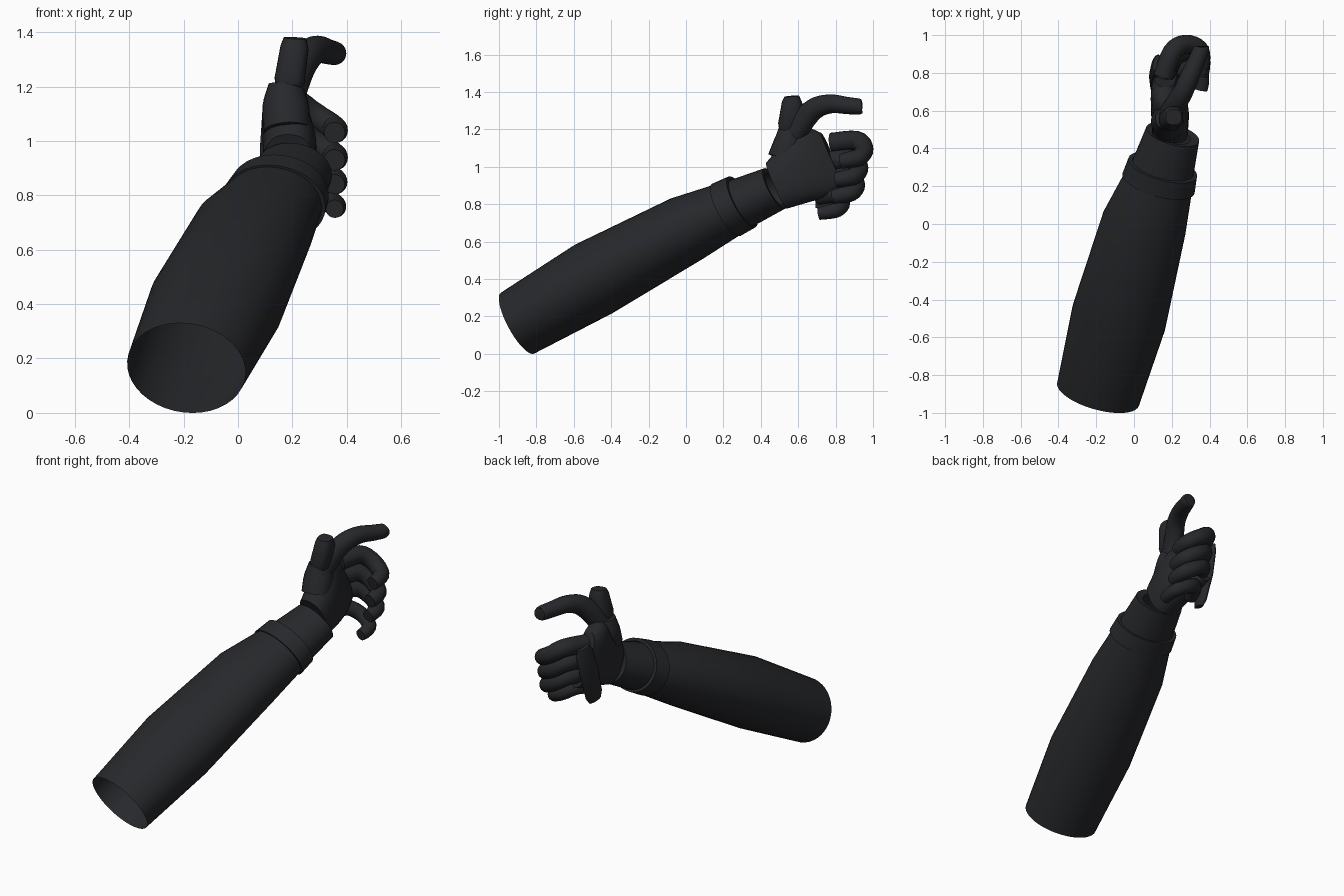
import bpy, bmesh, math
from mathutils import Vector

mat = bpy.data.materials.new("black_fabric")
mat.diffuse_color = (0.02, 0.021, 0.024, 1)


def smooth_path(pts, steps=4):
    """Catmull-Rom interpolation of (x, y, z, a, b) stations."""
    out = []
    n = len(pts)
    for i in range(n - 1):
        p0, p1, p2, p3 = (pts[max(i - 1, 0)], pts[i], pts[i + 1], pts[min(i + 2, n - 1)])
        for s in range(steps):
            t = s / steps
            out.append([0.5 * (2 * b + (c - a) * t + (2 * a - 5 * b + 4 * c - d) * t * t
                               + (3 * b - a - 3 * c + d) * t ** 3)
                        for a, b, c, d in zip(p0, p1, p2, p3)])
    return out + [list(pts[-1])]


def loft(name, stations, side, up=None, sides=24, power=1.0, caps=(True, True), angle=40):
    """Skin elliptical sections; up fixes the section plane, else it follows the path."""
    bm = bmesh.new()
    centres = [Vector(s[:3]) for s in stations]
    rings = []
    for i, s in enumerate(stations):
        u = Vector(side)
        if up:
            v = Vector(up).normalized()
        else:
            t = (centres[min(i + 1, len(centres) - 1)] - centres[max(i - 1, 0)]).normalized()
            u = u - t * u.dot(t)
            v = t.cross(u).normalized()
        u.normalize()
        ring = []
        for k in range(sides):
            a = 2 * math.pi * k / sides
            c, d = math.cos(a), math.sin(a)
            c = math.copysign(abs(c) ** power, c)
            d = math.copysign(abs(d) ** power, d)
            ring.append(bm.verts.new(centres[i] + u * c * s[3] + v * d * s[4]))
        rings.append(ring)
    for r, q in zip(rings, rings[1:]):
        for k in range(sides):
            j = (k + 1) % sides
            bm.faces.new((r[k], r[j], q[j], q[k]))
    if caps[0]:
        bm.faces.new(rings[0][::-1])
    if caps[1]:
        bm.faces.new(rings[-1])
    bmesh.ops.recalc_face_normals(bm, faces=bm.faces)
    me = bpy.data.meshes.new(name)
    bm.to_mesh(me)
    bm.free()
    me.materials.append(mat)
    ob = bpy.data.objects.new(name, me)
    bpy.context.collection.objects.link(ob)
    bpy.ops.object.select_all(action='DESELECT')
    ob.select_set(True)
    bpy.context.view_layer.objects.active = ob
    bpy.ops.object.shade_smooth_by_angle(angle=math.radians(angle))
    return ob


ARM_U, ARM_V = (0.962, -0.272, 0), (-0.122, -0.432, 0.893)

# forearm sleeve, open at the elbow
loft("sleeve", [(-0.19, -0.90, 0.165, 0.225, 0.185),
                (-0.08, -0.495, 0.40, 0.253, 0.208),
                (0.055, 0.005, 0.67, 0.225, 0.182),
                (0.135, 0.24, 0.78, 0.182, 0.148)],
     ARM_U, ARM_V, 40, caps=(False, False))

# raised band around the wrist
loft("wrist_band", [(0.13, 0.215, 0.77, 0.17, 0.14), (0.13, 0.215, 0.77, 0.198, 0.158),
                    (0.152, 0.30, 0.813, 0.188, 0.153), (0.152, 0.30, 0.813, 0.165, 0.135)],
     ARM_U, ARM_V, 40, caps=(False, False))

# glove cuff
loft("glove_cuff", [(0.14, 0.25, 0.785, 0.172, 0.142), (0.205, 0.475, 0.885, 0.145, 0.121),
                    (0.203, 0.47, 0.882, 0.10, 0.09)],
     ARM_U, ARM_V, 40, caps=(False, False))

# palm block
loft("palm", smooth_path([(0.19, 0.485, 0.90, 0.095, 0.135), (0.19, 0.60, 0.975, 0.10, 0.175),
                          (0.175, 0.705, 1.03, 0.085, 0.20), (0.165, 0.79, 1.03, 0.06, 0.165)], 3),
     (0.98, -0.15, 0), (-0.05, -0.40, 0.91), 32, power=0.8)

# thumb mound, knob and thumb
loft("thumb_mound", smooth_path([(0.18, 0.52, 1.04, 0.085, 0.085), (0.175, 0.55, 1.13, 0.085, 0.08),
                                 (0.175, 0.56, 1.21, 0.062, 0.062)]), (1, 0, 0))
loft("thumb_knob", [(0.185, 0.545, 1.20, 0.05, 0.05), (0.19, 0.55, 1.225, 0.056, 0.058),
                    (0.208, 0.568, 1.345, 0.052, 0.055), (0.21, 0.565, 1.378, 0.042, 0.04)],
     (1, 0, 0), power=0.75)
loft("thumb", smooth_path([(0.19, 0.58, 1.18, 0.06, 0.065), (0.225, 0.64, 1.265, 0.056, 0.062),
                           (0.26, 0.70, 1.318, 0.053, 0.057), (0.295, 0.78, 1.337, 0.05, 0.05),
                           (0.33, 0.86, 1.328, 0.046, 0.046), (0.357, 0.925, 1.322, 0.042, 0.043),
                           (0.36, 0.94, 1.322, 0.034, 0.034)]), (1, -0.4, 0))

# curled fingers: knuckle y/z, furthest y, fingertip z, thickness
fingers = {"index_finger": (0.82, 1.13, 0.952, 1.04, 0.050),
           "middle_finger": (0.80, 1.03, 0.925, 0.94, 0.050),
           "ring_finger": (0.78, 0.935, 0.91, 0.85, 0.048),
           "little_finger": (0.745, 0.84, 0.835, 0.76, 0.043)}
for name, (ky, kz, fy, tz, r) in fingers.items():
    path = [(0.155, ky - 0.04, kz, r * 1.05, r * 1.05),
            (0.205, fy - 0.04, kz + 0.01, r * 1.05, r * 1.05),
            (0.275, fy, (kz + tz) / 2 + 0.01, r, r),
            (0.345, fy - 0.025, tz + 0.012, r * 0.95, r * 0.95),
            (0.36, fy - 0.08, tz - 0.002, r * 0.88, r * 0.88),
            (0.355, fy - 0.125, tz - 0.01, r * 0.78, r * 0.78)]
    loft(name, smooth_path(path), (0, 0, 1), sides=20)

# protective plate over the knuckles
loft("knuckle_plate", [(0.118, 0.735, 0.77, 0.018, 0.045), (0.115, 0.75, 0.81, 0.027, 0.06),
                       (0.112, 0.80, 0.96, 0.03, 0.065), (0.118, 0.84, 1.10, 0.027, 0.06),
                       (0.12, 0.85, 1.14, 0.018, 0.045)],
     (0.97, -0.2, 0), (0.2, 0.95, -0.25), 20)
